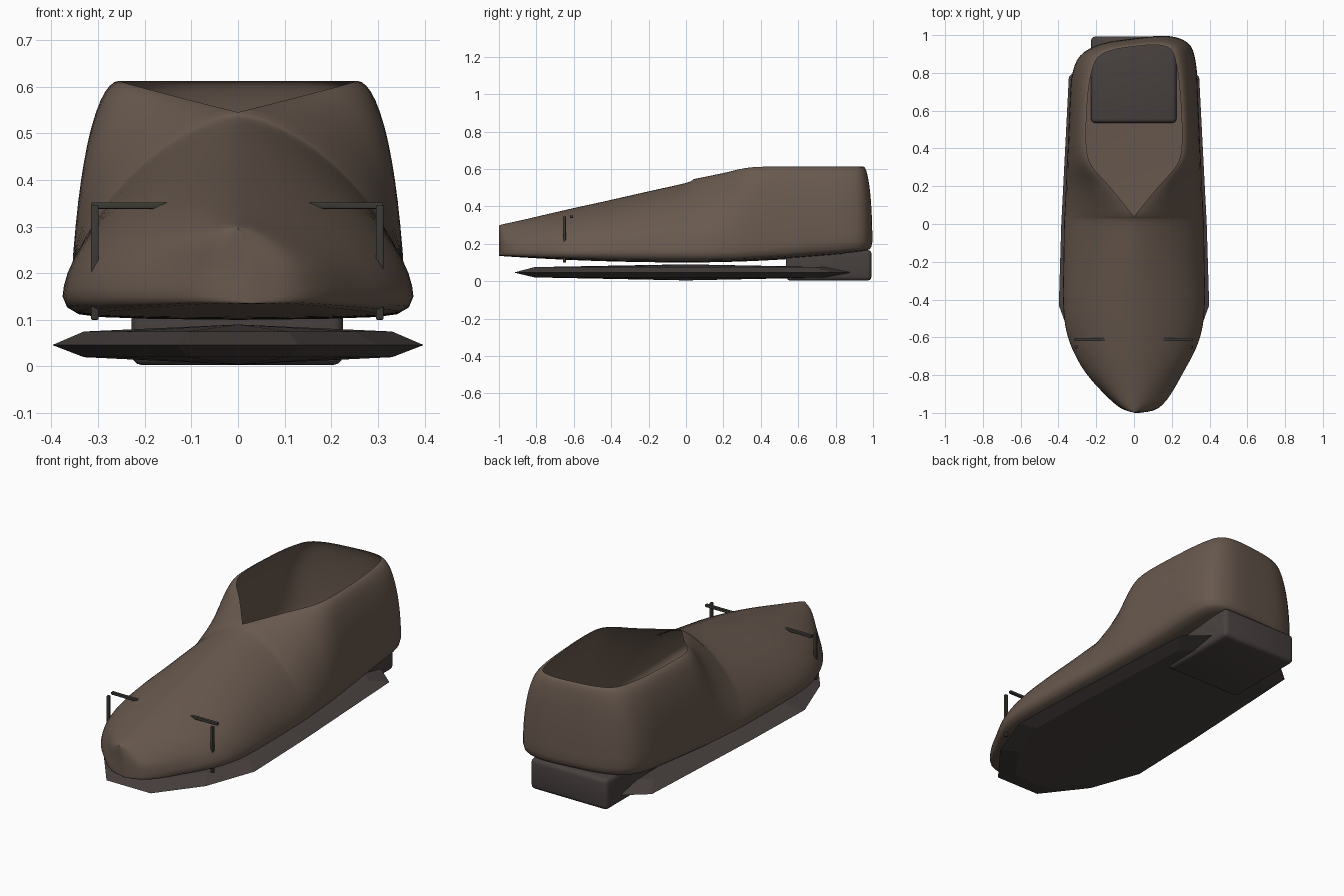
import bpy, bmesh, math
from mathutils import Vector

if "Cube" in bpy.data.objects:
    bpy.data.objects.remove(bpy.data.objects["Cube"])


def material(name, rgb):
    m = bpy.data.materials.new(name)
    m.diffuse_color = (*rgb, 1)
    m.use_nodes = True
    m.node_tree.nodes["Principled BSDF"].inputs["Base Color"].default_value = m.diffuse_color
    return m


BROWN = material("brown_leather", (0.14, 0.10, 0.077))
DARK = material("dark_sole", (0.065, 0.052, 0.05))
METAL = material("dark_metal", (0.045, 0.041, 0.034))


def finish(name, bm, mat, angle=None):
    bmesh.ops.recalc_face_normals(bm, faces=bm.faces)
    me = bpy.data.meshes.new(name)
    bm.to_mesh(me)
    bm.free()
    ob = bpy.data.objects.new(name, me)
    bpy.context.collection.objects.link(ob)
    me.materials.append(mat)
    if angle:
        bpy.ops.object.select_all(action='DESELECT')
        ob.select_set(True)
        bpy.context.view_layer.objects.active = ob
        bpy.ops.object.shade_smooth_by_angle(angle=math.radians(angle))
    return ob


def smooth(t):
    t = max(0, min(1, t))
    return t * t * (3 - 2 * t)


def spline(rows, steps):
    """Catmull-Rom through rows of numbers."""
    out = []
    for i in range(len(rows) - 1):
        a, b = rows[max(i - 1, 0)], rows[i]
        c, d = rows[i + 1], rows[min(i + 2, len(rows) - 1)]
        for s in range(steps):
            t = s / steps
            out.append([0.5 * (2 * q + (r - p) * t + (2 * p - 5 * q + 4 * r - w) * t * t
                               + (3 * q - p - 3 * r + w) * t ** 3)
                        for p, q, r, w in zip(a, b, c, d)])
    return out + [list(rows[-1])]


# Upper: ribs from toe to heel: ridge/rim x, y, z, widest x, y, roundness
ribs_front = [
    (0, -1.00, .298, 0, -1.00, 1.0),
    (0, -.975, .305, .10, -.975, 1.0),
    (0, -.87, .328, .20, -.87, 1.05),
    (0, -.72, .363, .298, -.72, 1.1),
    (0, -.58, .395, .355, -.58, 1.15),
    (0, -.42, .43, .375, -.42, 1.15),
    (0, -.20, .48, .373, -.20, 1.2),
    (0, .00, .525, .37, .00, 1.25),
    (0, .04, .545, .368, .04, 1.25),
]
ribs_back = [
    ribs_front[-1],
    (.13, .20, .578, .36, .20, 1.15),
    (.225, .31, .603, .356, .31, 1.05),
    (.253, .42, .612, .35, .42, 1.0),
    (.247, .65, .612, .34, .65, 1.0),
    (.225, .82, .612, .328, .82, 1.0),
    (.19, .905, .612, .285, .925, 1.0),
    (.11, .935, .612, .17, .976, 1.0),
    (0, .94, .612, 0, .983, 1.0),
]
ribs = spline(ribs_front, 4) + spline(ribs_back, 4)[1:]
N, UNDER = 14, [(.975, .5), (.92, .76), (.8, .88), (.5, .96), (0, 1)]


def rib_points(r):
    rim, y = Vector(r[:3]), r[4]
    side = Vector((r[3], y, .15 + .06 * smooth((y - .1) / .8)))
    base = Vector((0, min(y, .8), .1 + (.06 if y > 0 else .035) * y * y))
    pts = []
    for i in range(N + 1):
        t = math.pi / 2 * i / N
        s, c = math.sin(t) ** r[5], max(0, math.cos(t)) ** r[5]
        p = rim.lerp(side, s)
        p.z = side.z + (rim.z - side.z) * c
        pts.append(p)
    for k, drop in UNDER:
        p = base.lerp(side, k)
        p.z = side.z + (base.z - side.z) * drop
        pts.append(p)
    return pts


bm = bmesh.new()
for sign in (1, -1):
    grid = []
    for r in ribs:
        col = []
        for p in rib_points(r):
            x = sign * max(0, p.x)
            y = p.y + .12 * x * smooth((p.y - .65) / .25)
            x += .03 * smooth((-p.y - .75) / .25) * smooth((.30 - p.z) / .1)
            col.append(bm.verts.new((x, y, p.z)))
        grid.append(col)
    for a, b in zip(grid, grid[1:]):
        for j in range(len(a) - 1):
            bm.faces.new((a[j], b[j], b[j + 1], a[j + 1]))
bmesh.ops.remove_doubles(bm, verts=bm.verts, dist=.0004)
bmesh.ops.dissolve_degenerate(bm, edges=bm.edges, dist=.0004)
finish("upper", bm, BROWN, 50)

# Sole: faceted lens-shaped plate
half = [(.13, -.92), (.30, -.70), (.398, -.43), (.385, 0), (.345, .78), (.22, .885)]
outline = half + [(-x, y) for x, y in reversed(half)]
bm = bmesh.new()
edge = [bm.verts.new((x, y, .046)) for x, y in outline]
for ring_z, mid_z in ((.075, .09), (.02, .004)):
    ring = [bm.verts.new((x * .83, y * .88, ring_z)) for x, y in outline]
    mid = bm.verts.new((0, 0, mid_z))
    n = len(outline)
    for i in range(n):
        j = (i + 1) % n
        bm.faces.new((edge[i], edge[j], ring[j], ring[i]))
        bm.faces.new((ring[i], ring[j], mid))
finish("sole", bm, DARK)


def box(name, lo, hi, mat, bevel):
    bm = bmesh.new()
    bmesh.ops.create_cube(bm, size=1)
    for v in bm.verts:
        v.co = [(a + b) / 2 + c * (b - a) for a, b, c in zip(lo, hi, v.co)]
    bmesh.ops.bevel(bm, geom=bm.edges[:], offset=bevel, segments=3, profile=.5, affect='EDGES')
    return finish(name, bm, mat, 40)


# Heel block
box("heel", (-.228, .535, .003), (.225, .992, .167), DARK, .022)

# Buckle bars on the toe
box("buckle_crossbar", (-.314, -.62, .338), (.311, -.603, .352), METAL, .003)
for side, x in (("left", -.307), ("right", .304)):
    box("buckle_post_" + side, (x - .008, -.658, .10), (x + .008, -.642, .346), METAL, .003)
